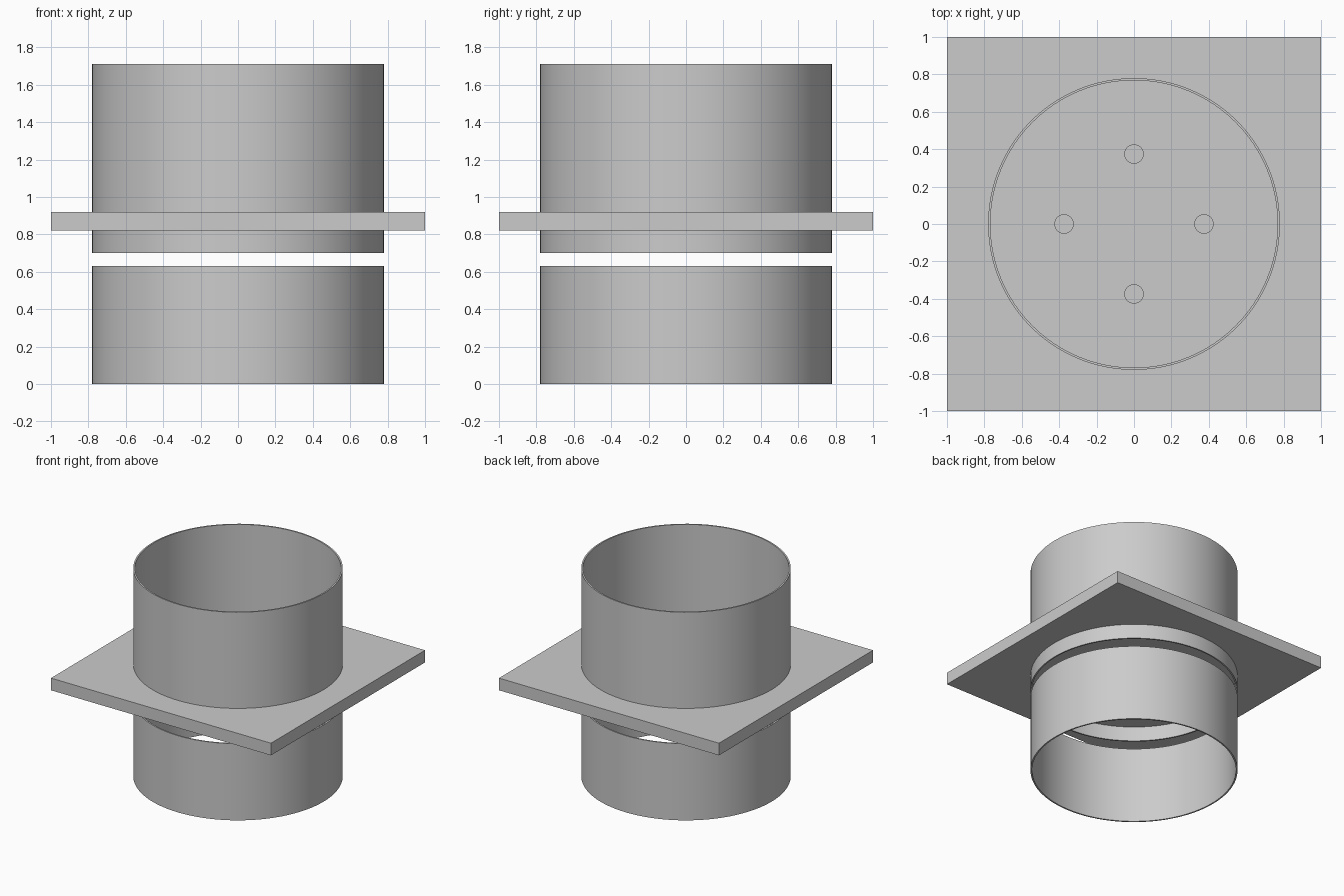
import bpy
import bmesh
import math

cube = bpy.data.objects.get("Cube")
if cube:
    bpy.data.objects.remove(cube, do_unlink=True)

GREY = (0.6, 0.6, 0.6, 1.0)
metal = bpy.data.materials.new("light grey metal")
metal.use_nodes = True
metal.diffuse_color = GREY
bsdf = next(n for n in metal.node_tree.nodes if n.type == 'BSDF_PRINCIPLED')
bsdf.inputs["Base Color"].default_value = GREY


def finish(obj, name, smooth=False):
    obj.name = name
    obj.data.name = name
    obj.data.materials.append(metal)
    if smooth:
        bpy.ops.object.select_all(action='DESELECT')
        obj.select_set(True)
        bpy.context.view_layer.objects.active = obj
        bpy.ops.object.shade_smooth_by_angle(angle=math.radians(30))
    return obj


def tube(name, outer, inner, z0, z1, sides=96):
    """Open pipe: a rectangular wall profile spun about z."""
    bm = bmesh.new()
    profile = [(outer, z0), (outer, z1), (inner, z1), (inner, z0)]
    rings = []
    for i in range(sides):
        a = 2 * math.pi * i / sides
        rings.append([bm.verts.new((r * math.cos(a), r * math.sin(a), z))
                      for r, z in profile])
    for i in range(sides):
        a, b = rings[i], rings[(i + 1) % sides]
        for j in range(4):
            k = (j + 1) % 4
            bm.faces.new((a[j], b[j], b[k], a[k]))
    bmesh.ops.recalc_face_normals(bm, faces=bm.faces)
    mesh = bpy.data.meshes.new(name)
    bm.to_mesh(mesh)
    bm.free()
    obj = bpy.data.objects.new(name, mesh)
    bpy.context.collection.objects.link(obj)
    return finish(obj, name, smooth=True)


OUTER, INNER = 0.78, 0.768
PLATE_LOW, PLATE_HIGH = 0.82, 0.92

# Two pipe sections separated by a narrow gap
tube("lower_pipe", OUTER, INNER, 0.0, 0.63)
tube("upper_pipe", OUTER, INNER, 0.70, 1.71)

# Square flange closing off the upper pipe
bpy.ops.mesh.primitive_cube_add(size=1, location=(0, 0, (PLATE_LOW + PLATE_HIGH) / 2))
flange = bpy.context.object
for v in flange.data.vertices:
    v.co.x *= 2
    v.co.y *= 2
    v.co.z *= PLATE_HIGH - PLATE_LOW
finish(flange, "flange_plate")

# Four studs through the flange, inside the pipe
for i, side in enumerate(("left", "back", "right", "front")):
    a = i * math.pi / 2
    bpy.ops.mesh.primitive_cylinder_add(
        vertices=32, radius=0.052, depth=0.15,
        location=(0.374 * math.cos(a), 0.374 * math.sin(a), 0.87))
    finish(bpy.context.object, "stud_" + side, smooth=True)
